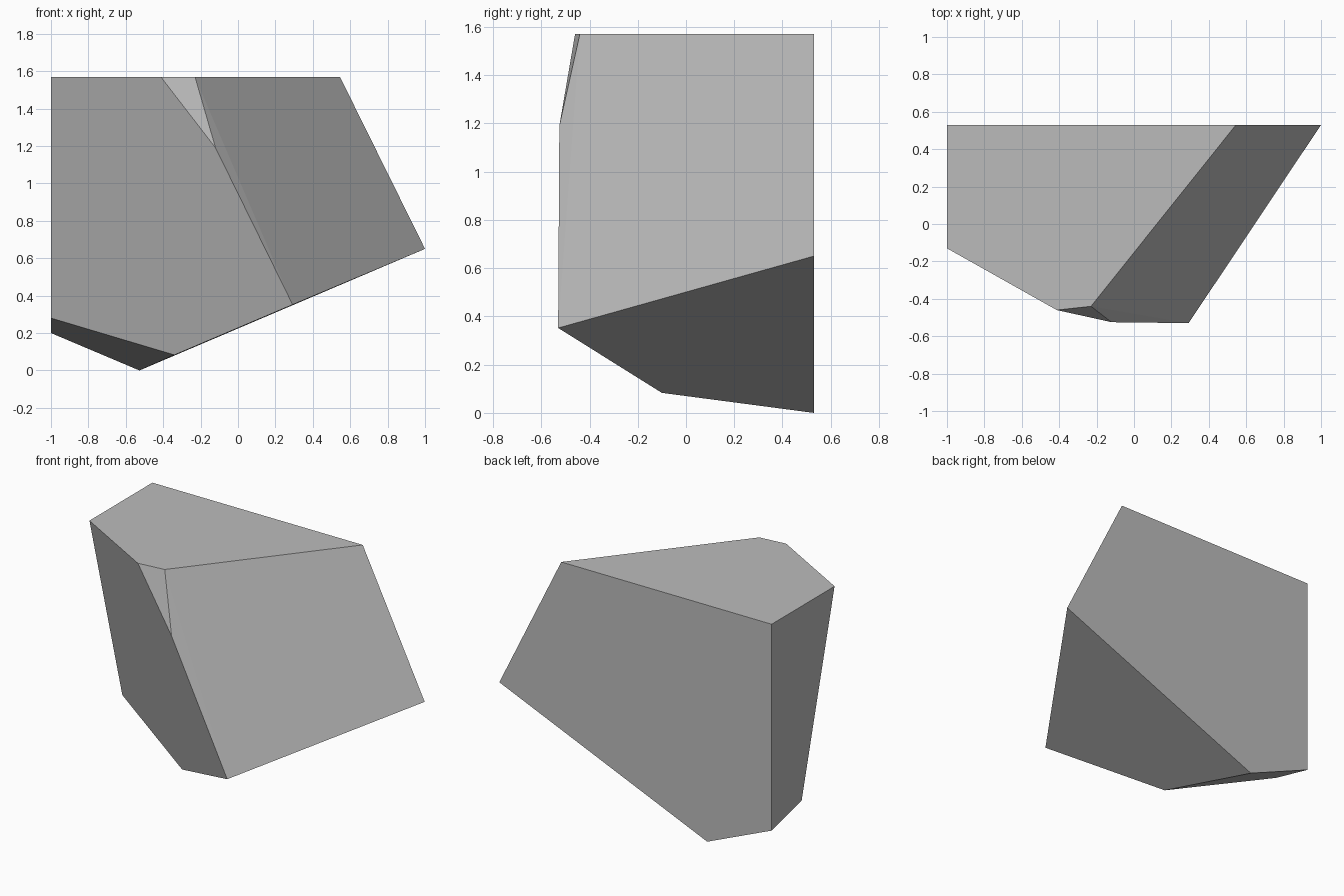
import bpy
import bmesh
import math

cube = bpy.data.objects.get("Cube")
if cube:
    bpy.data.objects.remove(cube, do_unlink=True)

# Stone colour
stone = bpy.data.materials.new("grey_stone")
stone.use_nodes = True
grey = (0.5, 0.5, 0.5, 1.0)
stone.diffuse_color = grey
stone.node_tree.nodes["Principled BSDF"].inputs["Base Color"].default_value = grey

TOP, BACK, SIDE = 1.57, 0.53, -1.0

# Flat top outline
top = [(x, y, TOP) for x, y in
       ((SIDE, BACK), (SIDE, -0.13), (-0.413, -0.46), (-0.23, -0.44), (0.545, BACK))]
# Front ridge and left tip
flank = [(-0.12, -0.525, 1.19), (0.292, -BACK, 0.352), (1.0, BACK, 0.65)]
# Faceted underside
base = [(-0.527, BACK, 0.0), (-0.34, -0.10, 0.083),
        (SIDE, 0.215, 0.28), (SIDE, BACK, 0.20)]

# Faceted rock: wrap the corners, then merge coplanar triangles into facets
bm = bmesh.new()
for corner in top + flank + base:
    bm.verts.new(corner)
bmesh.ops.convex_hull(bm, input=bm.verts)
bmesh.ops.dissolve_limit(bm, angle_limit=math.radians(2),
                         verts=bm.verts, edges=bm.edges)
bmesh.ops.recalc_face_normals(bm, faces=bm.faces)

mesh = bpy.data.meshes.new("faceted_rock")
bm.to_mesh(mesh)
bm.free()
mesh.materials.append(stone)
rock = bpy.data.objects.new("faceted_rock", mesh)
bpy.context.collection.objects.link(rock)
